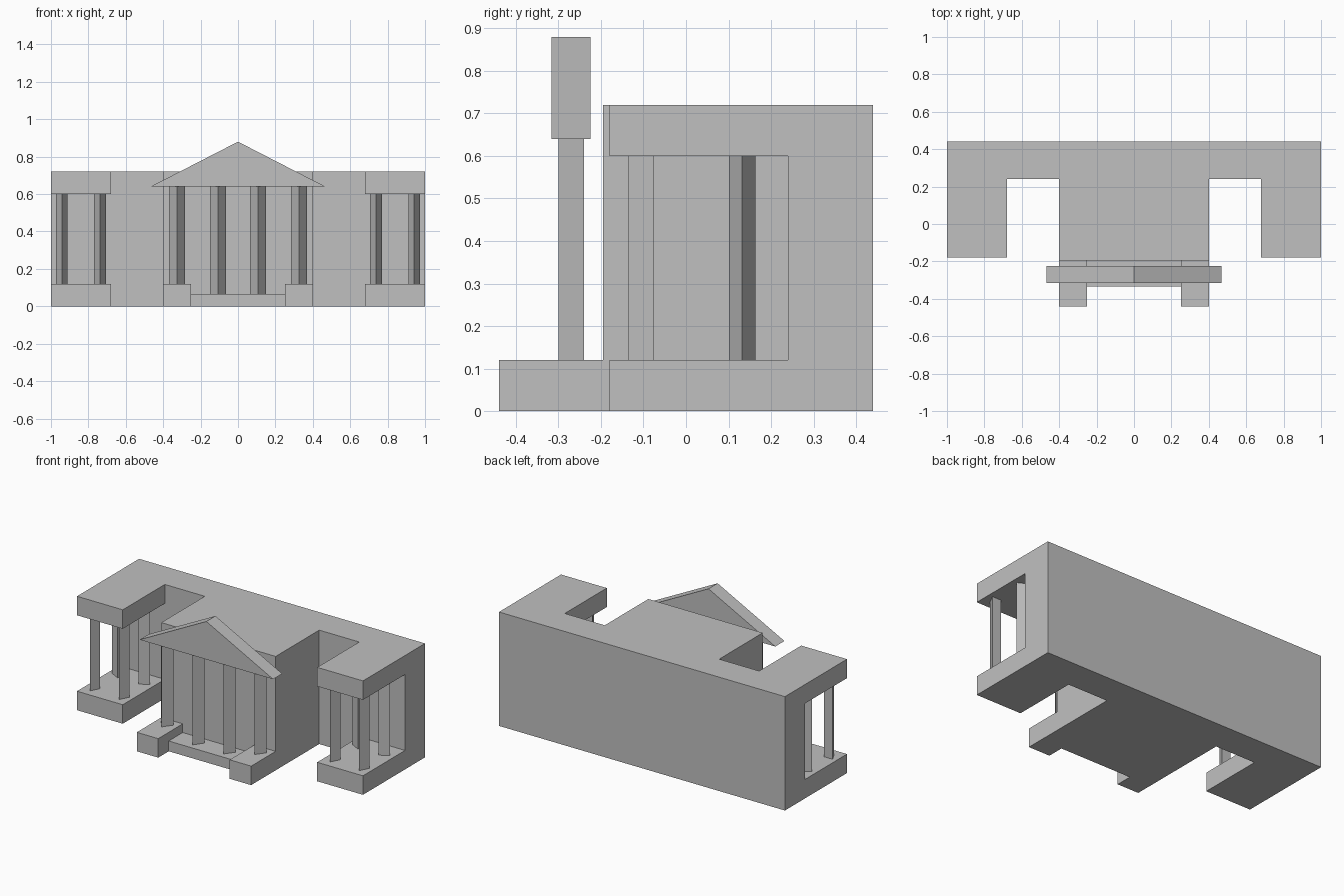
import bpy
import bmesh
import math

if "Cube" in bpy.data.objects:
    bpy.data.objects.remove(bpy.data.objects["Cube"])

stone = bpy.data.materials.new("grey_stone")
stone.diffuse_color = (0.53, 0.53, 0.53, 1)
stone.use_nodes = True
stone.node_tree.nodes["Principled BSDF"].inputs["Base Color"].default_value = stone.diffuse_color


def prism(name, outline, low, high, axis="z"):
    """Extrude a 2D outline along z (x, y outline) or along y (x, z outline)."""
    def place(p, d):
        return (p[0], p[1], d) if axis == "z" else (p[0], d, p[1])
    bm = bmesh.new()
    a = [bm.verts.new(place(p, low)) for p in outline]
    b = [bm.verts.new(place(p, high)) for p in outline]
    bm.faces.new(a)
    bm.faces.new(b)
    n = len(outline)
    for i in range(n):
        j = (i + 1) % n
        bm.faces.new((a[i], a[j], b[j], b[i]))
    bmesh.ops.recalc_face_normals(bm, faces=bm.faces)
    mesh = bpy.data.meshes.new(name)
    bm.to_mesh(mesh)
    bm.free()
    mesh.materials.append(stone)
    ob = bpy.data.objects.new(name, mesh)
    bpy.context.collection.objects.link(ob)
    return ob


def box(name, x, y, z):
    return prism(name, [(x[0], y[0]), (x[1], y[0]), (x[1], y[1]), (x[0], y[1])], *z)


def column(name, x, y, half, depth, z, angle=0):
    """Three-sided column; its sharp edge points to -y before turning."""
    c, s = math.cos(angle), math.sin(angle)
    tri = [(0, -depth / 2), (half, depth / 2), (-half, depth / 2)]
    return prism(name, [(x + px * c - py * s, y + px * s + py * c) for px, py in tri], *z)


# Main body: E-shaped plan with a centre hall and two wings
right_half = [(0.40, -0.195), (0.40, 0.24), (0.68, 0.24), (0.68, -0.18),
              (1.00, -0.18), (1.00, 0.44)]
left_half = [(-x, y) for x, y in reversed(right_half)]
body = prism("main_body", right_half + left_half, 0, 0.72)

# Open the middle of each wing to make a portico
for side in (-1, 1):
    xs = sorted((side * 0.6, side * 1.1))
    cutter = box("portico_cutter", xs, (-0.3, 0.24), (0.12, 0.60))
    cutter.hide_render = True
    cut = body.modifiers.new("portico_opening", "BOOLEAN")
    cut.operation = "DIFFERENCE"
    cut.solver = "EXACT"
    cut.object = cutter
    bpy.context.view_layer.objects.active = body
    bpy.ops.object.modifier_apply(modifier=cut.name)
    bpy.data.objects.remove(cutter)

# Entrance step between two pedestals
box("entrance_step", (-0.25, 0.25), (-0.335, -0.195), (0, 0.065))
for side, label in ((-1, "left"), (1, "right")):
    box(label + "_pedestal", sorted((side * 0.25, side * 0.40)), (-0.44, -0.195), (0, 0.12))

    # Entrance columns
    column(label + "_inner_entrance_column", side * 0.108, -0.27, 0.043, 0.06, (0.065, 0.64))
    column(label + "_outer_entrance_column", side * 0.326, -0.27, 0.043, 0.06, (0.12, 0.64))

    # Wing columns: front pair faces forward, rear pair faces sideways
    wing = (0.12, 0.60)
    for x, place, turn in ((0.738, "inner", -1), (0.942, "outer", 1)):
        column(f"{label}_wing_front_{place}_column", side * x, -0.105, 0.031, 0.06, wing)
        column(f"{label}_wing_rear_{place}_column", side * x, 0.132, 0.031, 0.06, wing,
               side * turn * math.pi / 2)

# Triangular pediment
prism("pediment", [(-0.467, 0.64), (0.467, 0.64), (0, 0.88)], -0.316, -0.225, axis="y")
